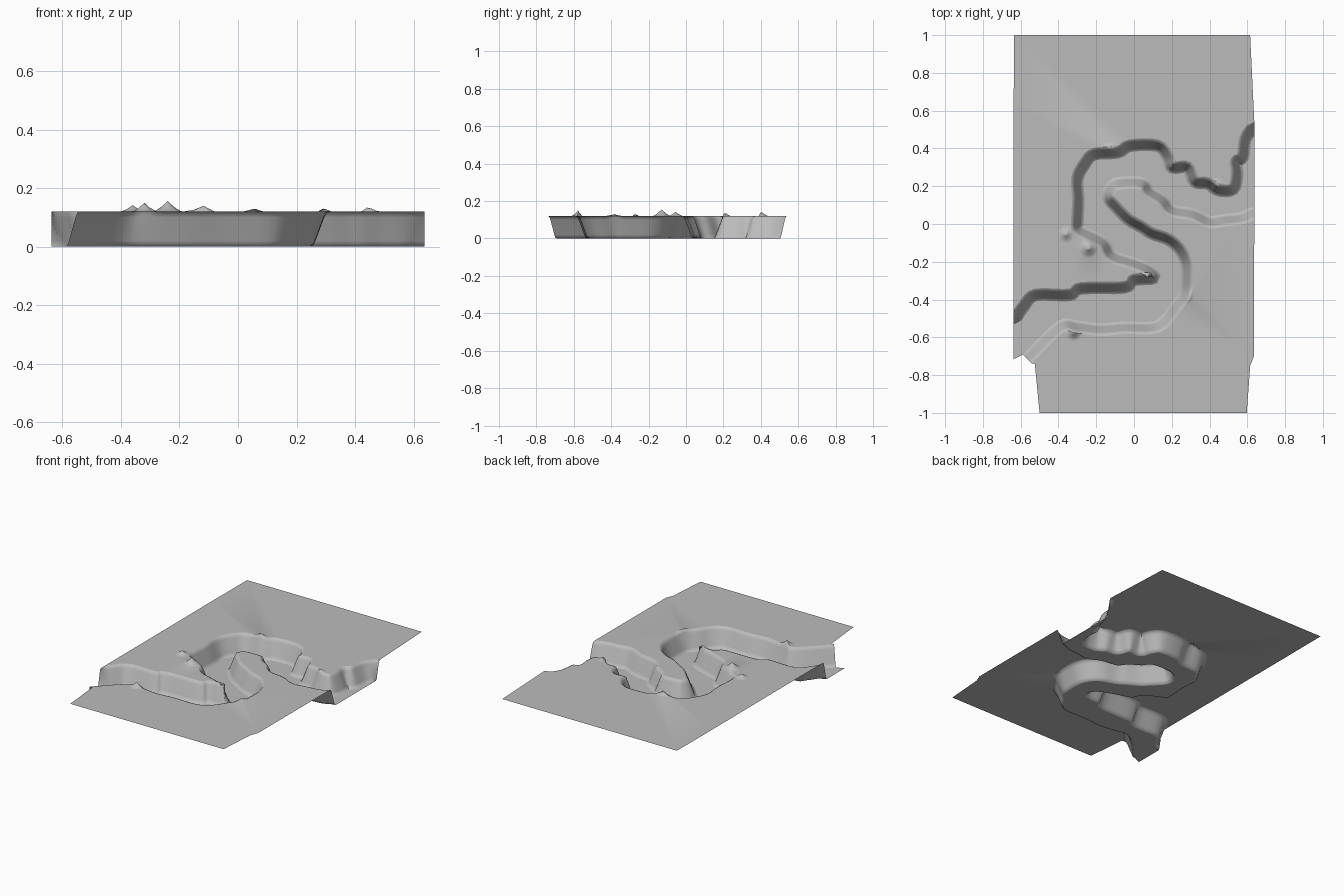
import bpy, bmesh, math
from mathutils import Vector
from mathutils.geometry import delaunay_2d_cdt

if "Cube" in bpy.data.objects:
    bpy.data.objects.remove(bpy.data.objects["Cube"])

TOP = 0.12
stone = bpy.data.materials.new("grey_stone")
stone.diffuse_color = (0.5, 0.5, 0.5, 1)
stone.use_nodes = True
stone.node_tree.nodes["Principled BSDF"].inputs["Base Color"].default_value = stone.diffuse_color

# Centre lines of the two canyon walls, left to right
NORTH = [(-.635, -.51), (-.58, -.43), (-.52, -.375), (-.34, -.375), (-.28, -.34), (-.05, -.335),
         (0, -.295), (.105, -.285), (.07, -.24), (-.02, -.205), (-.12, -.17), (-.16, -.105),
         (-.23, -.065), (-.295, -.03), (-.30, .02), (-.295, .13), (-.30, .24), (-.26, .32),
         (-.21, .37), (-.085, .38), (-.02, .415), (.125, .415), (.18, .355), (.20, .30),
         (.285, .30), (.32, .225), (.39, .215), (.445, .18), (.525, .185), (.545, .265),
         (.54, .33), (.575, .355), (.59, .45), (.635, .52)]
SOUTH = [(-.565, -.715), (-.39, -.545), (-.30, -.545), (-.18, -.56), (-.05, -.55), (.10, -.55),
         (.17, -.51), (.22, -.44), (.27, -.375), (.28, -.29), (.275, -.20), (.24, -.13),
         (.18, -.08), (.095, -.05), (.04, -.015), (-.03, .025), (-.10, .095), (-.135, .14),
         (-.12, .19), (-.08, .215), (.04, .215), (.08, .17), (.15, .125), (.20, .07),
         (.31, .05), (.40, .01), (.48, .02), (.57, .03), (.635, .06)]
# Mounds on the rim: x, y, height
PEAKS = [(-.32, -.575, .03), (.27, -.375, .036), (-.24, -.13, .036), (-.36, -.055, .022),
         (.05, -.28, .015), (.44, .20, .026), (-.12, .39, .036)]
# Wall cross-section: offset from centre line, height (rounded lip and foot)
PROFILE = [(.033, TOP), (.022, .115), (.014, .10), (-.016, .02), (-.023, .006), (-.034, 0)]


def mound(x, y):
    return max(h * max(0, 1 - math.hypot(x - px, y - py) / (.05 if h > .03 else .04)) ** 1.4
               for px, py, h in PEAKS)


def smooth_path(pts, n=4):
    """Catmull-Rom curve through the points."""
    p = [Vector(q) for q in pts]
    p = [2 * p[0] - p[1]] + p + [2 * p[-1] - p[-2]]
    out = []
    for a, b, c, d in zip(p, p[1:], p[2:], p[3:]):
        for i in range(n):
            t = i / n
            out.append(.5 * (2 * b + (c - a) * t + (2 * a - 5 * b + 4 * c - d) * t * t
                             + (3 * b - a - 3 * c + d) * t ** 3))
    return out + [p[-2]]


def wall_rows(pts, side):
    path = smooth_path(pts)
    last = len(path) - 1
    rows = []
    for off, z in PROFILE:
        row = []
        for i, c in enumerate(path):
            t = (path[min(i + 2, last)] - path[max(i - 2, 0)]).normalized()
            q = c + Vector((-t.y, t.x)) * off * side
            x = max(-.637, min(.637, q.x))
            if i == last or (i == 0 and side > 0):      # meet the cut ends
                x = math.copysign(.637, c.x)
            row.append(Vector((x, q.y, z + mound(x, q.y) * (z / TOP) ** 2)))
        rows.append(row)
    return rows


def add_object(name, bm):
    bmesh.ops.delete(bm, geom=[v for v in bm.verts if not v.link_faces], context='VERTS')
    me = bpy.data.meshes.new(name)
    bm.to_mesh(me)
    bm.free()
    me.materials.append(stone)
    ob = bpy.data.objects.new(name, me)
    bpy.context.collection.objects.link(ob)
    me.shade_smooth()
    return ob


def wall(name, rows, flip):
    bm = bmesh.new()
    grid = [[bm.verts.new(v) for v in r] for r in rows]
    for a, b in zip(grid, grid[1:]):
        for i in range(len(a) - 1):
            f = [a[i], b[i], b[i + 1], a[i + 1]]
            bm.faces.new(f[::-1] if flip else f)
    add_object(name, bm)


def sheet(name, outline, height, mounds=False):
    """Flat region inside an outline, with extra points where mounds rise."""
    pts = [Vector(q[:2]) for q in outline]
    n = len(pts)
    if mounds:
        for px, py, h in PEAKS:
            pts.append(Vector((px, py)))
            for r in (.008, .018, .028, .04, .05):
                pts += [Vector((px + r * math.cos(k * math.tau / 14),
                                py + r * math.sin(k * math.tau / 14))) for k in range(14)]
    res = delaunay_2d_cdt(pts, [], [list(range(n))], 1, 1e-5)
    bm = bmesh.new()
    vs = [bm.verts.new((v.x, v.y, height + (mound(v.x, v.y) if mounds else 0))) for v in res[0]]
    for f in res[2]:
        bm.faces.new([vs[i] for i in f])
    for f in bm.faces:
        f.normal_update()
        if f.normal.z < 0:
            f.normal_flip()
    add_object(name, bm)


north, south = wall_rows(NORTH, 1), wall_rows(SOUTH, -1)
wall("north_canyon_wall", north, False)
wall("south_canyon_wall", south, True)

# Plateaus either side of the canyon, outlines given counter-clockwise
sheet("north_plateau", north[0] + [(.635, .58), (.615, 1), (-.635, 1), (-.637, .65)], TOP, True)
sheet("south_plateau", south[0][::-1] + [(-.525, -.74), (-.5, -1), (.597, -1), (.615, -.75),
                                         (.635, -.70)], TOP, True)
# Canyon floor between the wall feet
sheet("canyon_floor", [(-.637, -.715)] + south[-1] + north[-1][::-1], 0)
